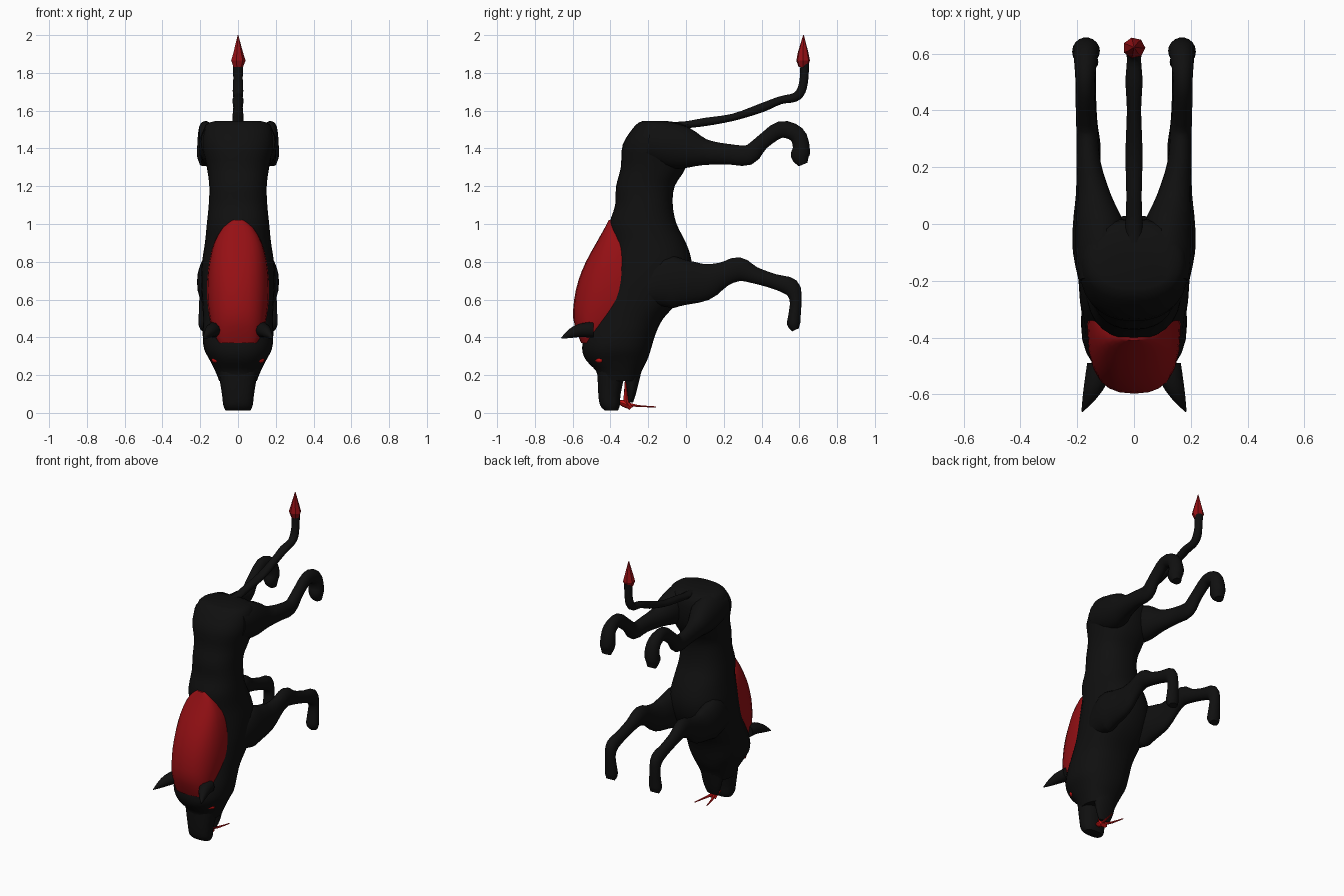
import bpy, bmesh, math
from mathutils import Vector


def material(name, rgb):
    m = bpy.data.materials.new(name)
    m.diffuse_color = (*rgb, 1)
    return m


BLACK = material("black hide", (0.005, 0.005, 0.005))
RED = material("deep red", (0.30, 0.005, 0.007))
BRIGHT = material("bright red", (0.60, 0.007, 0.007))


def smooth_stations(st, steps):
    """Catmull-Rom interpolation between the stations."""
    out = []
    for i in range(len(st) - 1):
        p0, p1, p2, p3 = (st[max(i - 1, 0)], st[i], st[i + 1],
                          st[min(i + 2, len(st) - 1)])
        for k in range(steps):
            t = k / steps
            out.append([0.5 * (2 * b + (c - a) * t + (2 * a - 5 * b + 4 * c - d) * t * t
                               + (3 * b - a - 3 * c + d) * t ** 3)
                        for a, b, c, d in zip(p0, p1, p2, p3)])
    return out + [list(st[-1])]


def loft(name, stations, mat, sides=18, steps=3, flat=False, power=2.0, angle=50):
    """Skin rings (y, z, in-plane radius, x radius, x); flat keeps rings level."""
    st = smooth_stations(stations, steps)
    bm = bmesh.new()
    rings = []
    for i, (y, z, r, rx, x) in enumerate(st):
        a, b = st[max(i - 1, 0)], st[min(i + 1, len(st) - 1)]
        tan = Vector((0, b[0] - a[0], b[1] - a[1])).normalized()
        nrm = Vector((0, 1, 0)) if flat else Vector((0, -tan.z, tan.y))
        ring = []
        for k in range(sides):
            t = 2 * math.pi * k / sides
            c, s = math.cos(t), math.sin(t)
            c = math.copysign(abs(c) ** (2 / power), c)
            s = math.copysign(abs(s) ** (2 / power), s)
            ring.append(bm.verts.new(Vector((x + rx * c, y, z)) + nrm * (r * s)))
        rings.append(ring)
    for r0, r1 in zip(rings, rings[1:]):
        for k in range(sides):
            j = (k + 1) % sides
            bm.faces.new((r0[k], r0[j], r1[j], r1[k]))
    bm.faces.new(rings[0][::-1])
    bm.faces.new(rings[-1])
    bmesh.ops.recalc_face_normals(bm, faces=bm.faces)
    me = bpy.data.meshes.new(name)
    bm.to_mesh(me)
    bm.free()
    me.materials.append(mat)
    ob = bpy.data.objects.new(name, me)
    bpy.context.collection.objects.link(ob)
    bpy.ops.object.select_all(action='DESELECT')
    ob.select_set(True)
    bpy.context.view_layer.objects.active = ob
    if angle:
        bpy.ops.object.shade_smooth_by_angle(angle=math.radians(angle))
    return ob


def slices(name, rows, mat, **kw):
    """Level slices (z, front y, back y, half width)."""
    st = [((f + b) / 2, z, (b - f) / 2, w, 0) for z, f, b, w in rows]
    return loft(name, st, mat, flat=True, **kw)


# Torso running down into the head
slices("body", [
    (1.545, -.23, -.10, .12), (1.52, -.27, 0, .175), (1.42, -.335, .02, .19),
    (1.3, -.345, 0, .165), (1.2, -.37, -.06, .152), (1.1, -.375, -.07, .155),
    (1.0, -.405, -.05, .165), (.9, -.40, 0, .175), (.8, -.41, .03, .19),
    (.7, -.43, .02, .195), (.6, -.46, -.03, .19), (.5, -.50, -.12, .185),
    (.42, -.535, -.16, .187), (.34, -.55, -.185, .18), (.28, -.53, -.205, .15),
    (.22, -.475, -.235, .12), (.17, -.468, -.25, .10)], BLACK, sides=28, power=2.3)

# Muzzle and open lower jaw
slices("snout", [(.22, -.47, -.32, .105), (.1, -.465, -.345, .085),
                 (.04, -.455, -.35, .078), (.012, -.43, -.36, .065)], BLACK, power=2.5)
slices("lower_jaw", [(.24, -.34, -.23, .085), (.16, -.32, -.25, .075),
                     (.1, -.31, -.265, .06), (.055, -.305, -.28, .04)], BLACK)

# Back plate covering neck and shoulders
slices("back_plate", [
    (1.02, -.41, -.38, .03), (.98, -.43, -.35, .08), (.9, -.475, -.27, .127),
    (.8, -.53, -.19, .152), (.7, -.57, -.15, .163), (.6, -.592, -.17, .163),
    (.5, -.597, -.27, .15), (.42, -.575, -.40, .13), (.37, -.555, -.48, .10)],
    RED, sides=24, steps=2, power=2.5)

for s, side in ((1, "right"), (-1, "left")):
    def limb(name, rows, mat=BLACK, **kw):
        return loft(side + "_" + name, [(y, z, r, rx, x * s) for y, z, r, rx, x in rows],
                    mat, **kw)

    # Hind leg, bent at the hock, ending in a hanging paw
    limb("hind_leg", [
        (-.2, 1.435, .09, .06, .135), (-.1, 1.42, .12, .09, .115), (0, 1.40, .11, .085, .12),
        (.1, 1.38, .07, .06, .14), (.22, 1.37, .055, .042, .16), (.33, 1.365, .054, .038, .165),
        (.40, 1.43, .04, .035, .17), (.5, 1.5, .045, .034, .172), (.585, 1.475, .045, .042, .17),
        (.61, 1.41, .045, .048, .168), (.605, 1.36, .05, .045, .172),
        (.62, 1.315, .025, .03, .172)])
    # Foreleg with the heavy shoulder
    limb("fore_leg", [
        (-.22, .65, .08, .05, .14), (-.1, .69, .14, .07, .145), (0, .69, .12, .065, .15),
        (.1, .695, .1, .05, .155), (.2, .735, .065, .042, .16), (.28, .76, .065, .042, .16),
        (.36, .73, .045, .036, .165), (.47, .695, .04, .034, .168), (.555, .665, .048, .036, .17),
        (.58, .6, .032, .035, .17), (.575, .52, .033, .04, .168), (.57, .47, .035, .042, .168),
        (.58, .44, .02, .03, .168)])
    # Pointed ear
    limb("ear", [(-.49, .44, .045, .045, .12), (-.56, .437, .037, .04, .135),
                 (-.61, .42, .026, .026, .155), (-.66, .395, .003, .003, .182)],
         sides=10, steps=2)
    # Eye
    limb("eye", [(-.483, .28, .003, .003, .108), (-.47, .281, .014, .016, .114),
                 (-.45, .281, .016, .018, .122), (-.433, .28, .003, .004, .126)],
         BRIGHT, sides=10, steps=2)
    # Fork of the tongue
    limb("tongue_fork", [(-.30, .045, .010, .012, .005), (-.25, .036, .006, .009, .025),
                         (-.16, .032, .003, .003, .045)], BRIGHT, sides=6, steps=2)

# Tongue
loft("tongue", [(-.315, .18, .008, .02, 0), (-.318, .11, .010, .022, 0),
                (-.315, .06, .014, .025, 0), (-.29, .025, .014, .025, 0)],
     BRIGHT, sides=8)
loft("tongue_curl", [(-.365, .06, .006, .012, 0), (-.33, .05, .018, .026, 0),
                     (-.29, .03, .014, .018, 0)], BRIGHT, sides=8)

# Tail and its flame tip
loft("tail", [(-.12, 1.51, .03, .035, 0), (.0, 1.525, .02, .03, 0), (.1, 1.54, .023, .027, 0),
              (.25, 1.565, .02, .03, 0), (.4, 1.615, .025, .025, 0), (.5, 1.655, .022, .03, 0),
              (.575, 1.67, .025, .025, 0), (.61, 1.705, .025, .028, 0),
              (.625, 1.77, .024, .025, 0), (.628, 1.85, .024, .027, 0)], BLACK, sides=10)
loft("tail_flame", [(.62, 1.83, .024, .026, 0), (.62, 1.865, .037, .040, 0),
                    (.62, 1.91, .028, .026, 0), (.622, 2.0, .002, .002, 0)],
     RED, sides=7, steps=1, flat=True, angle=0)
